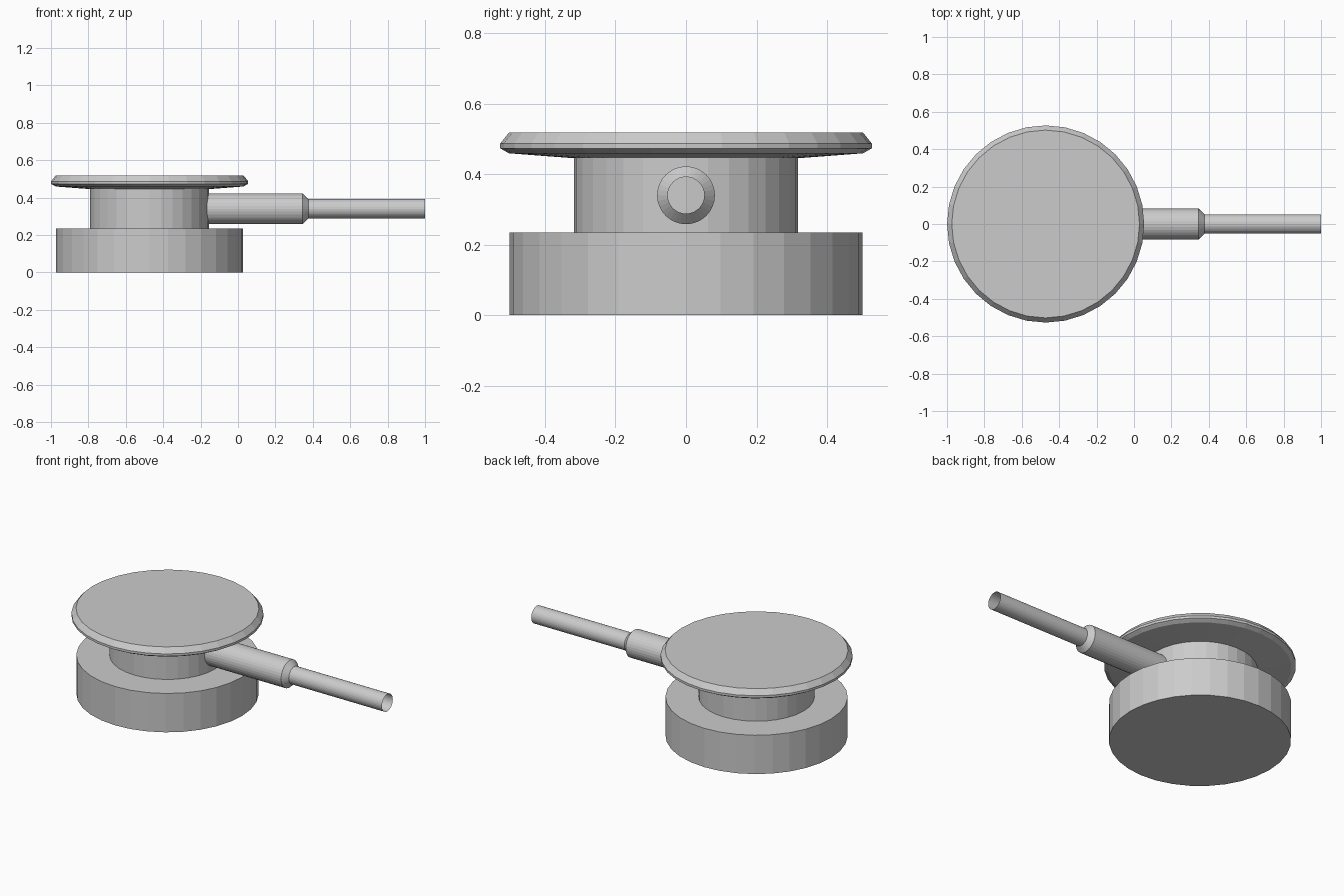
import bpy
import bmesh
from math import cos, sin, tau

if "Cube" in bpy.data.objects:
    bpy.data.objects.remove(bpy.data.objects["Cube"])

SIDES = 32
CENTRE_X = -0.4725   # axis of the round body
PIPE_Z = 0.34        # axis height of the side pipe


def lathe(name, profile, origin, axis='Z', cap_start=False, cap_end=False):
    """Revolve (radius, distance) points around an axis through origin."""
    bm = bmesh.new()
    rings = []
    for r, d in profile:
        ring = []
        for i in range(SIDES):
            u, v = r * cos(tau * i / SIDES), r * sin(tau * i / SIDES)
            ring.append(bm.verts.new((u, v, d) if axis == 'Z' else (d, u, v)))
        rings.append(ring)
    for a, b in zip(rings, rings[1:]):
        for i in range(SIDES):
            j = (i + 1) % SIDES
            bm.faces.new((a[i], a[j], b[j], b[i]))
    if cap_start:
        bm.faces.new(rings[0][::-1])
    if cap_end:
        bm.faces.new(rings[-1])
    mesh = bpy.data.meshes.new(name)
    bm.to_mesh(mesh)
    bm.free()
    obj = bpy.data.objects.new(name, mesh)
    obj.location = origin
    bpy.context.collection.objects.link(obj)
    return obj


body = (CENTRE_X, 0, 0)
pipe = (0, 0, PIPE_Z)

# Round body: heavy base, narrower neck, bevelled top disc
lathe("base", [(0.5, 0), (0.5, 0.235)], body, cap_start=True, cap_end=True)
lathe("neck", [(0.318, 0.235), (0.318, 0.446)], body)
lathe("top_disc", [(0.318, 0.445), (0.502, 0.459), (0.527, 0.473),
                   (0.527, 0.487), (0.502, 0.518)],
      body, cap_start=True, cap_end=True)

# Side pipe: chamfered sleeve and thin open-ended tube
lathe("sleeve", [(0.082, -0.18), (0.082, 0.346), (0.052, 0.376)], pipe, axis='X')
lathe("tube", [(0.052, 0.37), (0.052, 1.0)], pipe, axis='X')
